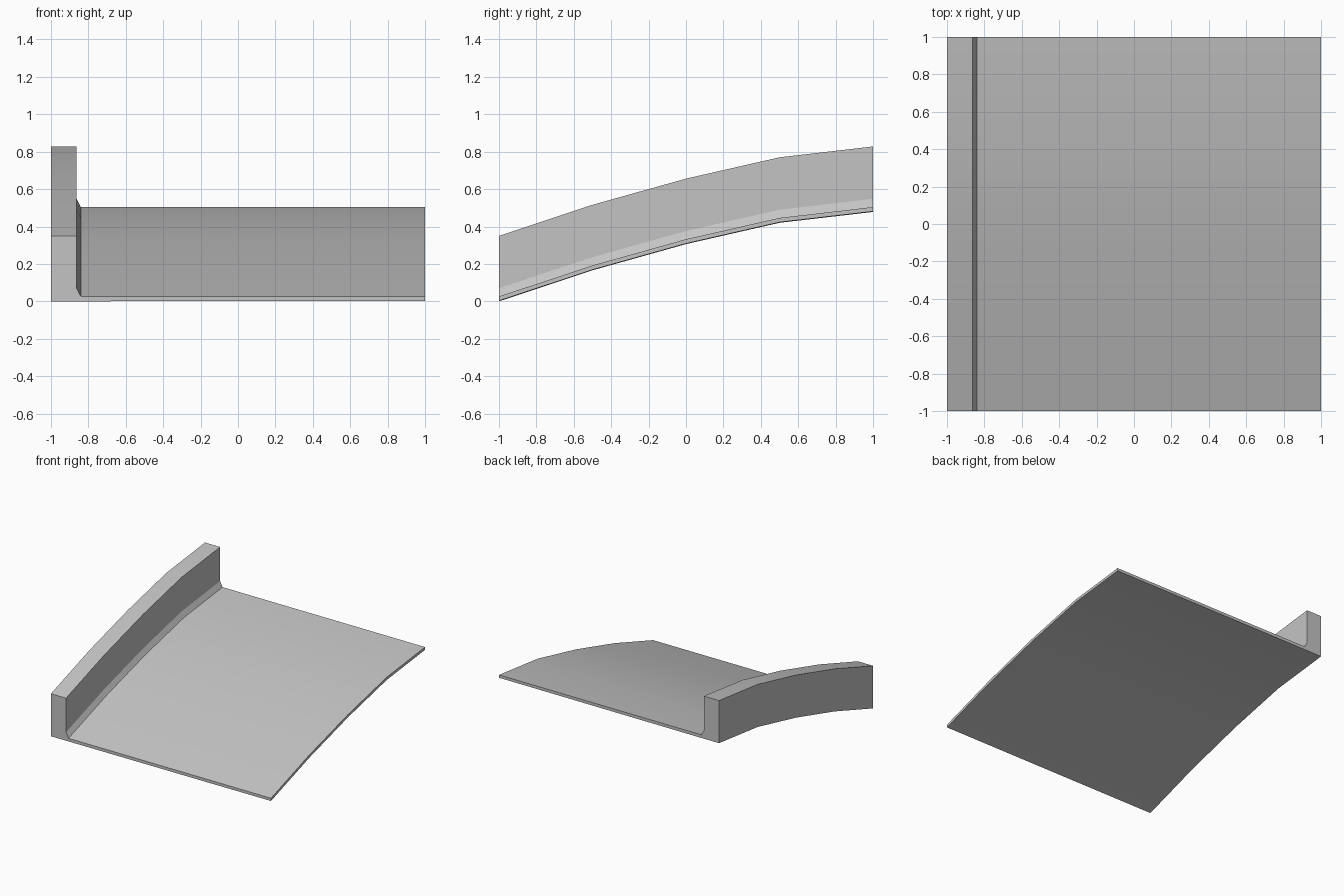
import bpy, bmesh
from math import radians

cube = bpy.data.objects.get("Cube")
if cube:
    bpy.data.objects.remove(cube, do_unlink=True)

# Single plain grey material
grey = bpy.data.materials.new("concrete_grey")
grey.use_nodes = True
colour = (0.55, 0.55, 0.55, 1)
grey.diffuse_color = colour
grey.node_tree.nodes["Principled BSDF"].inputs["Base Color"].default_value = colour

# Cross-section: thin slab, chamfered curb foot and upright kerb wall
section = [(-1, 0), (1, 0.003), (1, 0.026), (-0.84, 0.026),
           (-0.863, 0.07), (-0.863, 0.35), (-1, 0.35)]
# Arched rise from front to back: (y, lift)
rise = [(-1, 0), (-0.5, 0.166), (0, 0.306), (0.5, 0.42), (1, 0.478)]

# Sweep the section along the rise
bm = bmesh.new()
rings = [[bm.verts.new((x, y, z + lift)) for x, z in section] for y, lift in rise]
count = len(section)
for a, b in zip(rings, rings[1:]):
    for i in range(count):
        j = (i + 1) % count
        bm.faces.new((a[i], a[j], b[j], b[i]))
bm.faces.new(rings[0])
bm.faces.new(rings[-1][::-1])
bmesh.ops.recalc_face_normals(bm, faces=bm.faces)

mesh = bpy.data.meshes.new("ramp_with_side_wall")
bm.to_mesh(mesh)
bm.free()
mesh.materials.append(grey)
ramp = bpy.data.objects.new("ramp_with_side_wall", mesh)
bpy.context.collection.objects.link(ramp)

# Soft shading along the arch, crisp section edges
bpy.context.view_layer.objects.active = ramp
ramp.select_set(True)
bpy.ops.object.shade_smooth_by_angle(angle=radians(20))
